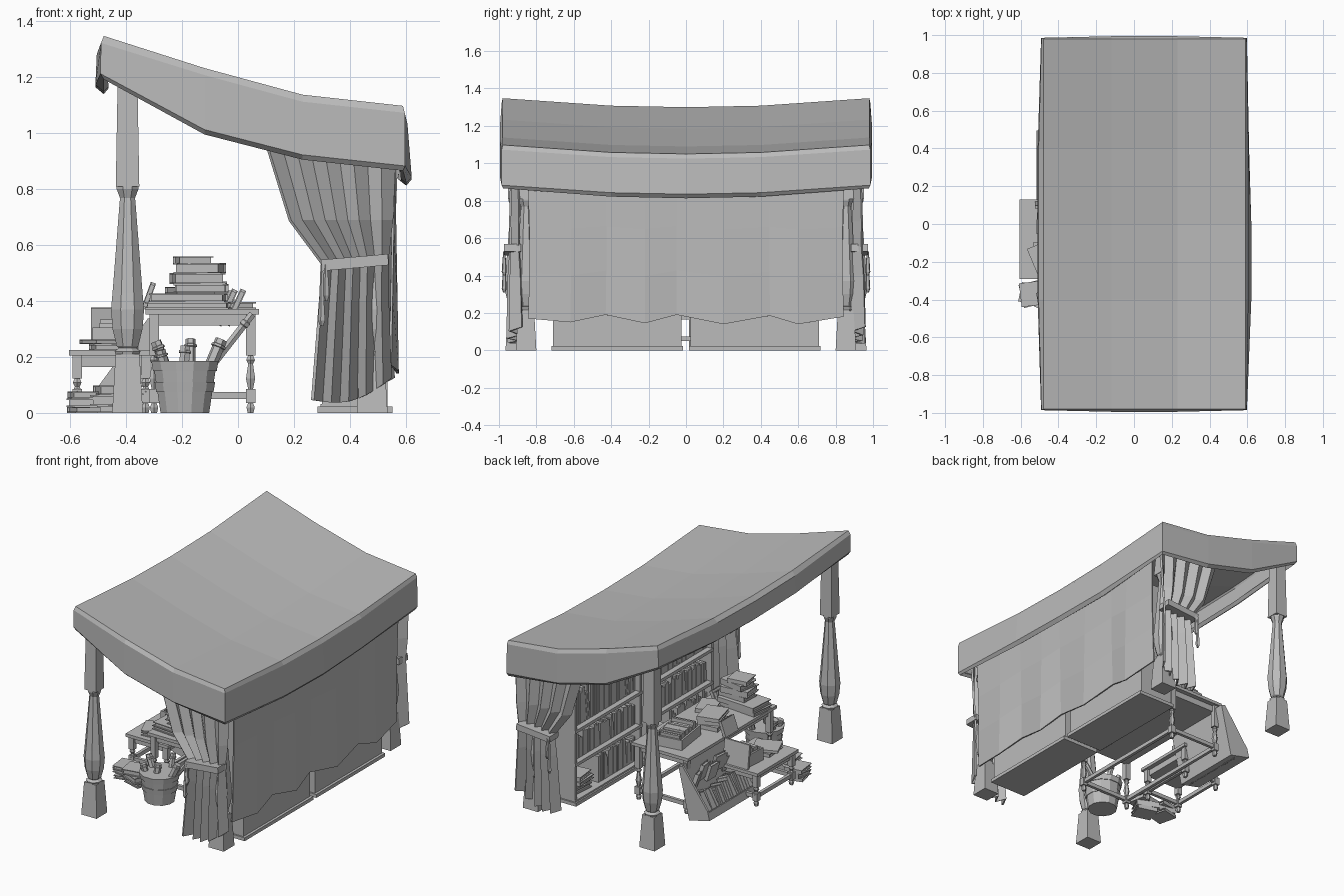
import bpy, bmesh, math, random
from mathutils import Matrix, Vector

random.seed(4)
if "Cube" in bpy.data.objects:
    bpy.data.objects.remove(bpy.data.objects["Cube"])

GREY = (0.5, 0.5, 0.5, 1)
mat = bpy.data.materials.new("plain grey")
mat.use_nodes = True
mat.diffuse_color = GREY
mat.node_tree.nodes["Principled BSDF"].inputs["Base Color"].default_value = GREY
I = Matrix.Identity(4)


def place(x, y, z, turn=0, tilt=0, axis='Y'):
    return (Matrix.Translation((x, y, z)) @ Matrix.Rotation(math.radians(turn), 4, 'Z')
            @ Matrix.Rotation(math.radians(tilt), 4, axis))


def finish(name, bm, thick=0):
    bmesh.ops.recalc_face_normals(bm, faces=bm.faces)
    me = bpy.data.meshes.new(name)
    bm.to_mesh(me)
    bm.free()
    me.materials.append(mat)
    ob = bpy.data.objects.new(name, me)
    bpy.context.collection.objects.link(ob)
    if thick:
        mod = ob.modifiers.new("thickness", 'SOLIDIFY')
        mod.thickness = thick
        mod.offset = -1


def box(bm, lo, hi, m=I, taper=1):
    """Box between two corners; taper scales the top."""
    lo, hi = Vector(lo), Vector(hi)
    c, s = (lo + hi) / 2, hi - lo
    vs = bmesh.ops.create_cube(bm, size=1)["verts"]
    for v in vs:
        k = taper if v.co.z > 0 else 1
        v.co = m @ (c + Vector((v.co.x * s.x * k, v.co.y * s.y * k, v.co.z * s.z)))


def lathe(bm, profile, m=I, n=8):
    rings = []
    for r, z in profile:
        ang = [2 * math.pi * (i + 0.5) / n for i in range(n)]
        rings.append([bm.verts.new(m @ Vector((r * math.cos(a), r * math.sin(a), z))) for a in ang])
    for a, b in zip(rings, rings[1:]):
        for i in range(n):
            bm.faces.new((a[i], a[(i + 1) % n], b[(i + 1) % n], b[i]))
    bm.faces.new(rings[0][::-1])
    bm.faces.new(rings[-1])


def sheet(bm, rows):
    grid = [[bm.verts.new(p) for p in row] for row in rows]
    for a, b in zip(grid, grid[1:]):
        for i in range(len(a) - 1):
            bm.faces.new((a[i], a[i + 1], b[i + 1], b[i]))


def book(bm, m, w, l, t):
    """Flat book: two covers, a spine at +y and inset pages."""
    c = min(0.005, t / 5)
    for z in (0, t - c):
        box(bm, (-w / 2, -l / 2, z), (w / 2, l / 2, z + c), m)
    box(bm, (-w / 2, l / 2 - c, c), (w / 2, l / 2, t - c), m)
    box(bm, (-w / 2 + .008, -l / 2 + .008, c), (w / 2 - .008, l / 2 - c, t - c), m)


def pile(bm, x, y, z, count, w, l, t, spread=25):
    for i in range(count):
        h = t * random.uniform(.75, 1.2)
        book(bm, place(x + random.uniform(-.015, .015), y, z, random.uniform(-spread, spread)),
             w * random.uniform(.85, 1.1), l * random.uniform(.85, 1.1), h)
        z += h


def row(bm, m, length, depth, height):
    """Upright books standing along local y, spines toward -x."""
    y = 0
    while y < length - .03:
        t, h = random.uniform(.014, .028), height * random.uniform(.75, 1)
        lean = m @ place(0, y, 0, 0, random.choice((0, 0, 0, -5)), 'X')
        box(bm, (0, 0, 0), (depth * random.uniform(.85, 1), t - .002, h), lean)
        y += t + .001


# Sagging canopy with a hanging skirt and a turned-in lip
XS = [(-.48, 1.35, 1.215, 1.195), (-.12, 1.235, 1.015, .998),
      (.23, 1.14, .925, .908), (.59, 1.1, .885, .868)]
YS = [-.98, -.4, 0, .4, .98]
sag = lambda y: -.05 * (1 - y * y)
bm = bmesh.new()
top = [[bm.verts.new((x, y, z + sag(y))) for y in YS] for x, z, _, _ in XS]
for a, b in zip(top, top[1:]):
    for i in range(len(YS) - 1):
        bm.faces.new((a[i], b[i], b[i + 1], a[i + 1]))
loop = ([(0, j) for j in range(4)] + [(i, 4) for i in range(3)]
        + [(3, j) for j in range(4, 0, -1)] + [(i, 0) for i in range(3, 0, -1)])
shoulder, hem, lip = [], [], []
for i, j in loop:
    x, z, low, lowest = XS[i]
    y = YS[j]
    corner = .4 if i in (0, 3) and j in (0, 4) else 1
    ox = {0: -.025, 3: .016}.get(i, 0) * corner
    oy = {0: -.014, 4: .014}.get(j, 0) * corner
    bulge = .012 if i == 3 and 0 < j < 3 else 0
    shoulder.append(bm.verts.new((x + ox, y + oy, z - .025 + sag(y))))
    hem.append(bm.verts.new((x + ox * 1.2 + bulge, y + oy, low + sag(y))))
    lip.append(bm.verts.new((x + bulge, y - oy * .5, lowest + sag(y) * 1.1)))
edge = [top[i][j] for i, j in loop]
for a, b in ((edge, shoulder), (shoulder, hem), (hem, lip)):
    for k in range(len(loop)):
        n = (k + 1) % len(loop)
        bm.faces.new((a[k], a[n], b[n], b[k]))
finish("canopy", bm, .025)

# Turned posts on tapered plinths
TURNED = [(.045, .205), (.05, .22), (.034, .232), (.042, .24), (.058, .3), (.064, .37),
          (.058, .43), (.031, .75), (.029, .768), (.042, .8), (.042, .82)]
for label, px, py, height in (("front", -.395, .91, 1.24), ("back", .48, .855, .93)):
    for s, side in ((-1, "right"), (1, "left")):
        bm = bmesh.new()
        m = place(px, s * py, 0)
        box(bm, (-.055, -.055, 0), (.055, .055, .21), m, .78)
        lathe(bm, TURNED, m)
        box(bm, (-.042, -.042, .81), (.042, .042, height), m, .82)
        finish(f"{label}_{side}_post", bm)

# Gathered side curtains with tie bands and tassels
LEVELS = [(.1, .565, .98, .92, .016), (.19, .555, .69, .69, .02), (.31, .54, .53, .56, .018),
          (.3, .54, .4, .4, .026), (.272, .55, .045, .125, .032)]
FOLDS = 10
for s, side in ((-1, "right"), (1, "left")):
    bm = bmesh.new()
    rows = []
    for x0, x1, z0, z1, amp in LEVELS:
        line = []
        for i in range(FOLDS):
            u = i / (FOLDS - 1)
            wave = amp * (1 if i % 2 else -1) * (1 + .3 * math.sin(i * 2.3))
            dip = -.04 * math.sin(math.pi * u) if z0 < .1 else 0
            line.append((x0 + (x1 - x0) * u, s * .92 + wave, z0 + (z1 - z0) * u + dip))
        rows.append(line)
    sheet(bm, rows)
    finish(f"{side}_curtain", bm, .012)
    bm = bmesh.new()
    box(bm, (-.12, -.046, -.02), (.12, .046, .02), place(.418, s * .928, .538, 0, -5))
    for dx, z in ((0, .31), (.015, .4)):
        lathe(bm, [(.006, z), (.014, z + .02), (.01, z + .08), (.005, .53)],
              place(.3 + dx, s * .972, 0), 5)
    finish(f"{side}_curtain_tie", bm)

# Ragged backcloth
HEM = [(-.845, .17), (-.62, .15), (-.43, .19), (-.22, .145), (-.05, .19),
       (.2, .14), (.45, .185), (.6, .14), (.845, .18)]
bm = bmesh.new()
rows = []
for k in range(4):
    f = k / 3
    rows.append([(.562 + .013 * f * (1 if i % 2 else -1), y * (1 - .01 * math.sin(3 * f)),
                  .9 + (h - .9) * f) for i, (y, h) in enumerate(HEM)])
sheet(bm, rows)
finish("backcloth", bm, .008)

# Two filled bookcases
for s, side in ((-1, "right"), (1, "left")):
    y0, y1 = sorted((s * .025, s * .71))
    bm = bmesh.new()
    for y in (y0, y1 - .02):
        box(bm, (.3, y, 0), (.53, y + .02, .82))
    for z in (.012, .25, .465, .8):
        box(bm, (.295, y0, z), (.53, y1, z + .02))
    box(bm, (.525, y0, 0), (.535, y1, .82))
    box(bm, (.285, y0 - .01, 0), (.552, y1 + .01, .022))
    finish(f"{side}_bookcase", bm)
    bm = bmesh.new()
    for z, h in ((.27, .16), (.485, .24)):
        row(bm, place(.33, y0 + .025, z), .65, .18, h)
    row(bm, place(.33, y0 + .025, .032), .4, .18, .19)
    pile(bm, .4, y1 - .14, .032, 4, .15, .16, .032, 10)
    finish(f"{side}_bookcase_books", bm)


def table(name, x0, x1, y0, y1, top_z):
    """Table with apron, turned legs and low stretchers."""
    bm = bmesh.new()
    box(bm, (x0, y0, top_z - .02), (x1, y1, top_z))
    a, b, c, d = x0 + .03, x1 - .03, y0 + .03, y1 - .03
    box(bm, (a, c, top_z - .06), (b, d, top_z - .02))
    mid = top_z * .55
    for x in (a, b):
        for y in (c, d):
            m = place(x, y, 0)
            box(bm, (-.017, -.017, mid), (.017, .017, top_z - .02), m)
            lathe(bm, [(.01, mid), (.018, mid - .015), (.01, mid - .03), (.019, mid * .6),
                       (.01, .085)], m, 6)
            box(bm, (-.017, -.017, .035), (.017, .017, .085), m)
            lathe(bm, [(.012, 0), (.017, .02), (.01, .035)], m, 6)
    for y in (c, d):
        box(bm, (a, y - .01, .05), (b, y + .01, .075))
    for x in (a, b):
        box(bm, (x - .01, c, .05), (x + .01, d, .075))
    finish(name, bm)


table("large_table", -.33, .075, -.46, .45, .372)
table("small_table", -.605, -.3, -.29, .13, .225)


def tray(name, m, w, l, h):
    """Open-topped box with books standing in it."""
    bm = bmesh.new()
    t = .012
    box(bm, (0, 0, 0), (w, l, t), m)
    for x in (0, w - t):
        box(bm, (x, 0, 0), (x + t, l, h), m)
    for y in (0, l - t):
        box(bm, (0, y, 0), (w, y + t, h), m)
    row(bm, m @ place(t + .01, t + .01, t), l - 2 * t, w - 2 * t - .02, h * 1.35)
    finish(name, bm)


tray("table_book_box", place(-.2, .13, .372, 8), .19, .25, .065)
tray("small_table_book_box", place(-.52, -.05, .225, -4), .16, .14, .08)

# Large board propped on the small table
bm = bmesh.new()
box(bm, (-.09, -.008, 0), (.09, .008, .152), place(-.435, .11, .225, 0, 8, 'X'))
finish("propped_board", bm)

# Display crate with sloping sides, leaning back toward the large table
bm = bmesh.new()
m = place(-.515, .015, .034, 0, 13)
box(bm, (0, 0, 0), (.15, .48, .015), m)
box(bm, (.135, 0, 0), (.15, .48, .34), m)
box(bm, (0, 0, 0), (.012, .48, .05), m)
SIDE = [(0, 0), (.15, 0), (.15, .34), (.12, .34), (0, .06)]
for y in (0, .465):
    near, far = [[bm.verts.new(m @ Vector((x, y + d, z))) for x, z in SIDE] for d in (0, .015)]
    bm.faces.new(near)
    bm.faces.new(far[::-1])
    for k in range(len(SIDE)):
        bm.faces.new((near[k], near[k - 1], far[k - 1], far[k]))
row(bm, m @ place(.016, .02, .015, 0, 12), .45, .09, .16)
for i in range(5):
    book(bm, m @ place(.09, .08 + .08 * i, .22 + .03 * (i % 2), 10 * i - 20, 60), .11, .09, .025)
finish("leaning_crate", bm)

# Loose books on the tables and on the ground
bm = bmesh.new()
pile(bm, -.17, -.34, .372, 2, .28, .16, .028, 6)
pile(bm, -.13, -.34, .43, 3, .18, .14, .034, 14)
book(bm, place(-.16, -.34, .53, 8), .13, .12, .03)
for i in range(2):
    book(bm, place(-.03 + .03 * i, -.33, .372, 0, -65), .14, .1, .022)
book(bm, place(-.02, -.2, .372, 20), .12, .16, .025)
pile(bm, -.18, -.03, .372, 3, .13, .17, .025)
book(bm, place(-.31, .02, .415, 0, -70), .1, .13, .02)
pile(bm, -.45, -.17, .225, 2, .15, .16, .02)
pile(bm, -.55, -.37, 0, 3, .13, .12, .027)
pile(bm, -.43, -.41, 0, 3, .15, .13, .034)
finish("loose_books", bm)

# Staved basket with rolled scrolls
BASKET = (-.19, -.53)
bm = bmesh.new()
m = place(*BASKET, 0)
lathe(bm, [(.09, 0), (.118, .18), (.103, .18), (.088, .06)], m, 12)
for z, r in ((.075, .106), (.15, .118)):
    lathe(bm, [(r - .012, z), (r, z), (r + .006, z + .035), (r - .012, z + .035)], m, 12)
finish("basket", bm)
bm = bmesh.new()
for dx, dy, turn, tilt, r, l in ((.02, .03, 0, 38, .015, .36), (-.03, .02, 170, 22, .02, .2),
                                 (.05, -.03, 20, 24, .022, .21), (-.01, -.04, 60, 8, .02, .17),
                                 (-.05, -.03, 200, 15, .02, .16), (.02, .06, 90, 15, .018, .2)):
    lathe(bm, [(r, 0), (r, l * .85), (r * 1.25, l * .86), (r * 1.25, l * .9), (r, l * .91), (r, l)],
          place(BASKET[0] + dx, BASKET[1] + dy, .07, turn, tilt), 6)
finish("scrolls", bm)
